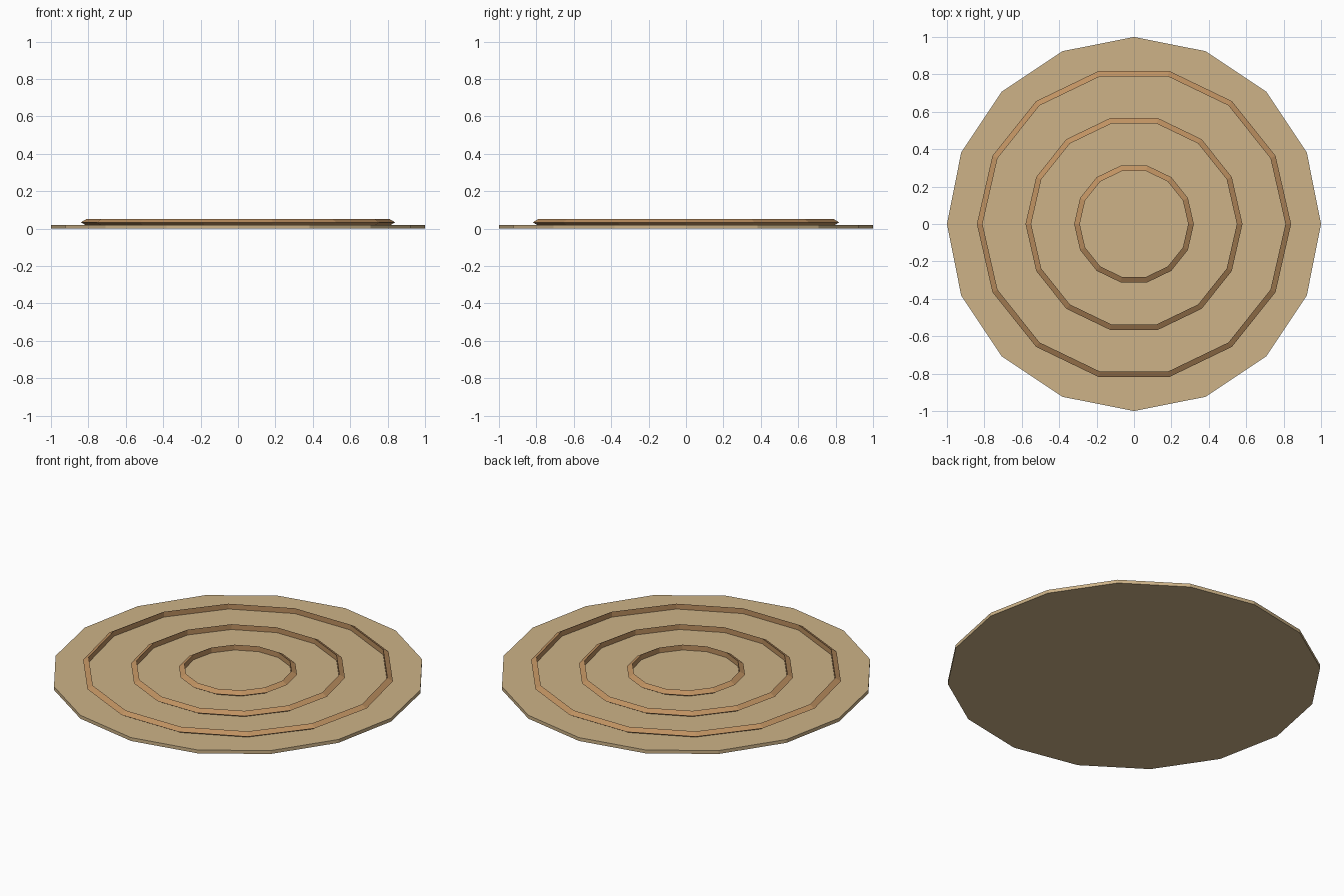
import bpy, math

if "Cube" in bpy.data.objects:
    bpy.data.objects.remove(bpy.data.objects["Cube"])


def material(name, rgb):
    m = bpy.data.materials.new(name)
    m.diffuse_color = (*rgb, 1.0)
    m.use_nodes = True
    m.node_tree.nodes["Principled BSDF"].inputs["Base Color"].default_value = m.diffuse_color
    return m


sand = material("pale sand", (0.61, 0.45, 0.245))
clay = material("warm brown", (0.52, 0.285, 0.12))

# Flat 16-sided base plate
bpy.ops.mesh.primitive_cylinder_add(vertices=16, radius=1.0, depth=0.02,
                                    location=(0, 0, 0.01))
base = bpy.context.object
base.name = "base_disc"
base.data.materials.append(sand)

# Three concentric raised rings with a triangular section
for name, radius in (("inner_ring", 0.30), ("middle_ring", 0.56), ("outer_ring", 0.82)):
    bpy.ops.mesh.primitive_torus_add(major_segments=14, minor_segments=3,
                                     major_radius=radius, minor_radius=0.02,
                                     location=(0, 0, 0.034))
    ring = bpy.context.object
    ring.name = name
    ring.data.materials.append(clay)
    for p in ring.data.polygons:
        p.use_smooth = False
